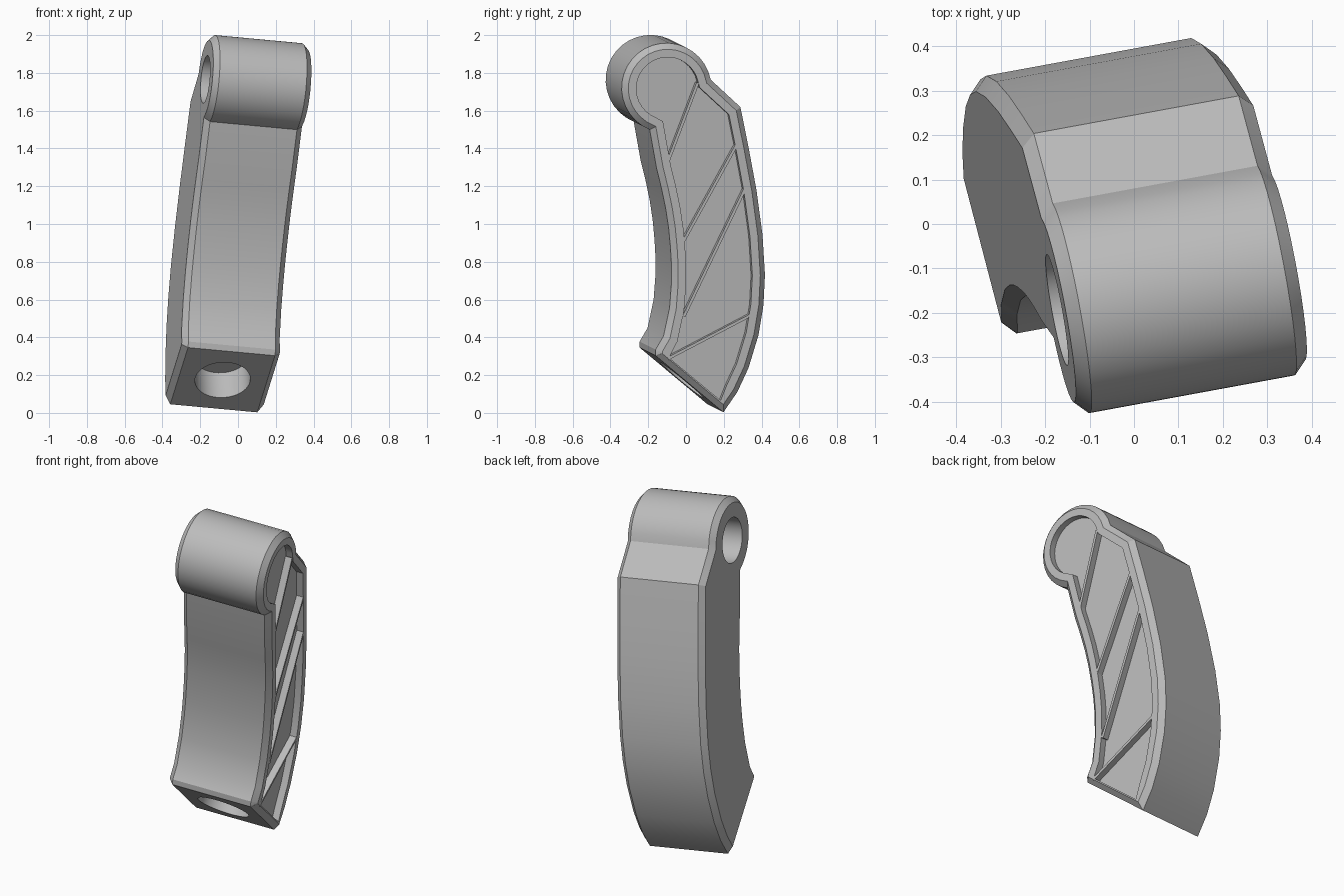
import bpy, bmesh
from math import sin, cos, radians
from mathutils import Vector

cube = bpy.data.objects.get("Cube")
if cube:
    bpy.data.objects.remove(cube, do_unlink=True)

# Single grey material
grey = bpy.data.materials.new("plain grey")
grey.use_nodes = True
colour = (0.5, 0.5, 0.5, 1)
grey.diffuse_color = colour
grey.node_tree.nodes["Principled BSDF"].inputs["Base Color"].default_value = colour

AXIS = Vector((0.98, 0.18, -0.091)).normalized()   # width direction of the tilted arm
CHAMFER, WIDTH = 0.03, 0.47
FLOOR = -0.01


def place(y, z, t):
    """Point of the side profile, moved t along the width axis."""
    x = (0.135 - AXIS.y * y - AXIS.z * z) / AXIS.x
    return Vector((x, y, z)) + AXIS * t


def inset(points, amount):
    """Miter offset of a counter-clockwise outline towards its inside."""
    result = []
    for i, p in enumerate(points):
        d1 = (p - points[i - 1]).normalized()
        d2 = (points[(i + 1) % len(points)] - p).normalized()
        n1, n2 = Vector((-d1.y, d1.x)), Vector((-d2.y, d2.x))
        result.append(p + (n1 + n2) * amount / (1 + n1.dot(n2)))
    return result


def loft(name, rings):
    """Solid through rings of equal length, capped at both ends."""
    bm = bmesh.new()
    loops = [[bm.verts.new(p) for p in ring] for ring in rings]
    n = len(loops[0])
    for a, b in zip(loops, loops[1:]):
        for i in range(n):
            j = (i + 1) % n
            bm.faces.new((a[i], a[j], b[j], b[i]))
    bm.faces.new(loops[0][::-1])
    bm.faces.new(loops[-1])
    bmesh.ops.remove_doubles(bm, verts=bm.verts, dist=0.0005)
    bmesh.ops.recalc_face_normals(bm, faces=bm.faces)
    mesh = bpy.data.meshes.new(name)
    bm.to_mesh(mesh)
    bm.free()
    mesh.materials.append(grey)
    obj = bpy.data.objects.new(name, mesh)
    bpy.context.collection.objects.link(obj)
    return obj


def drill(target, centre, direction, radius, depth):
    """Cut a blind round hole."""
    direction = direction.normalized()
    side = direction.orthogonal().normalized()
    up = direction.cross(side)
    circle = [(side * cos(radians(a)) + up * sin(radians(a))) * radius
              for a in range(0, 360, 9)]
    cutter = loft("hole_cutter", [[centre + direction * d + c for c in circle]
                                  for d in (-0.08, depth)])
    mod = target.modifiers.new("hole", "BOOLEAN")
    mod.operation, mod.solver, mod.object = "DIFFERENCE", "EXACT", cutter
    bpy.context.view_layer.update()
    cut = bpy.data.meshes.new_from_object(
        target.evaluated_get(bpy.context.evaluated_depsgraph_get()))
    target.modifiers.clear()
    target.data = cut
    bpy.data.objects.remove(cutter, do_unlink=True)


# Side outline: round head, concave front, slanted base, convex back
head, radius = Vector((-0.103, 1.72)), 0.238
outline = []
for i in range(23):
    a = radians(10.7 + (248 - 10.7) * i / 22)
    outline.append(head + Vector((cos(a), sin(a))) * radius)
front = [(-0.156, 1.296), (-0.13, 1.19), (-0.108, 1.085), (-0.092, 0.98), (-0.082, 0.873),
         (-0.077, 0.78), (-0.077, 0.688), (-0.087, 0.556), (-0.119, 0.407)]
base = [(-0.161, 0.335), (-0.161, 0.303), (0.198, 0.003)]
back = [(0.272, 0.111), (0.331, 0.238), (0.384, 0.413), (0.41, 0.571), (0.418, 0.73),
        (0.405, 0.942), (0.373, 1.18), (0.331, 1.407), (0.288, 1.619)]
outline += [Vector(p) for p in front + base + back]

# Arm body with chamfered rims and a shallow recess on its left side
rim = inset(outline, CHAMFER)
recess = inset(outline, 0.072)
corner = len(outline) - len(back) - len(base)
recess[corner] = recess[corner + 1] = Vector((-0.095, 0.295))
recess[corner + 2] = Vector((0.178, 0.069))
layers = [(rim, -WIDTH - CHAMFER), (outline, -WIDTH), (outline, 0),
          (rim, CHAMFER), (recess, CHAMFER), (recess, FLOOR)]
body = loft("arm_body", [[place(p.x, p.y, t) for p in ring] for ring, t in layers])

# Pivot hole in the head and socket in the slanted base
drill(body, place(head.x, head.y, -WIDTH - CHAMFER), AXIS, 0.127, 0.33)
low_front, low_back = place(*base[1], -WIDTH / 2), place(*base[2], -WIDTH / 2)
drill(body, (low_front + low_back) / 2, AXIS.cross(low_back - low_front), 0.147, 0.17)

# Smooth the curved walls, keep the edges crisp
body.data.shade_smooth()
body.data.set_sharp_from_angle(angle=radians(24))

# Diagonal ribs across the recess
ribs = [((-0.1, 1.334), (0.058, 1.75)), ((-0.022, 0.904), (0.265, 1.424)),
        ((-0.016, 0.513), (0.307, 1.187)), ((-0.1, 0.29), (0.352, 0.527))]
for number, (a, b) in enumerate(ribs, 1):
    a, b = Vector(a), Vector(b)
    d = (b - a).normalized()
    n = Vector((-d.y, d.x)) * 0.0075
    quad = [a - n, b - n, b + n, a + n]
    loft(f"recess_rib_{number}", [[place(p.x, p.y, t) for p in quad]
                                  for t in (FLOOR - 0.005, CHAMFER - 0.0005)])
